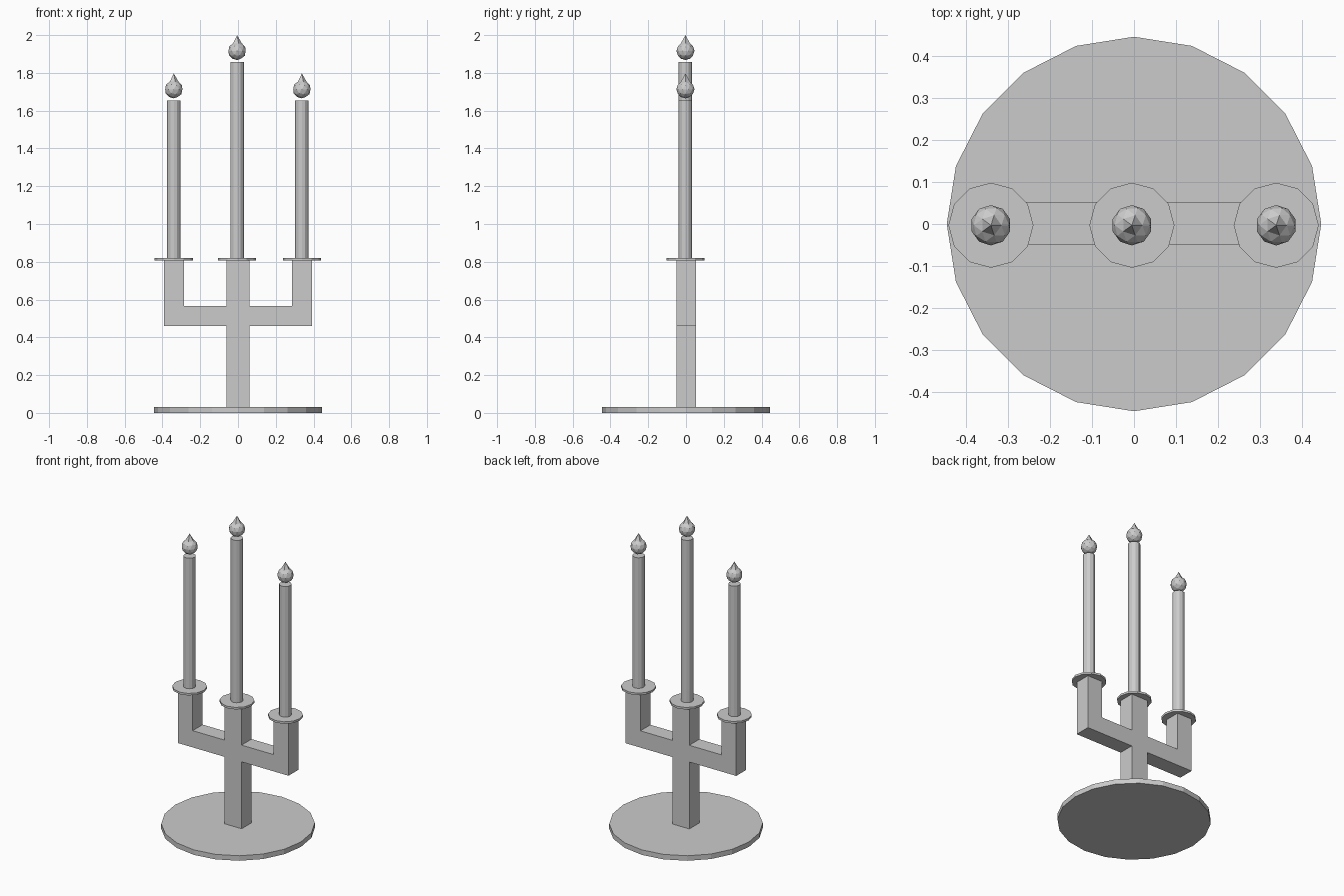
import bpy
import bmesh

if "Cube" in bpy.data.objects:
    bpy.data.objects.remove(bpy.data.objects["Cube"])


def make_object(name, bm):
    bmesh.ops.recalc_face_normals(bm, faces=bm.faces)
    mesh = bpy.data.meshes.new(name)
    bm.to_mesh(mesh)
    bm.free()
    obj = bpy.data.objects.new(name, mesh)
    bpy.context.collection.objects.link(obj)
    return obj


def cylinder(name, radius, z0, z1, sides, x=0.0, y=0.0):
    bpy.ops.mesh.primitive_cylinder_add(
        vertices=sides, radius=radius, depth=z1 - z0, location=(x, y, (z0 + z1) / 2))
    bpy.context.object.name = name


def flame(name, x, y, z0, z1, radius):
    # Low-poly ball with its top vertex pulled into a point
    bm = bmesh.new()
    bmesh.ops.create_icosphere(bm, subdivisions=2, radius=radius)
    tip = max(bm.verts, key=lambda v: v.co.z)
    tip.co.z = z1 - z0 - radius
    make_object(name, bm).location = (x, y, z0 + radius)


# Round foot
cylinder("base", 0.445, 0.0, 0.032, 20)

# Three-armed holder: half outline mirrored, then extruded in depth
half = [(0.06, 0.032), (0.06, 0.46), (0.392, 0.46), (0.392, 0.81),
        (0.286, 0.81), (0.286, 0.567), (0.06, 0.567), (0.06, 0.81)]
outline = half + [(-x, z) for x, z in reversed(half)]
bm = bmesh.new()
face = bm.faces.new([bm.verts.new((x, -0.049, z)) for x, z in outline])
grown = bmesh.ops.extrude_face_region(bm, geom=[face], use_keep_orig=True)
moved = [g for g in grown["geom"] if isinstance(g, bmesh.types.BMVert)]
bmesh.ops.translate(bm, verts=moved, vec=(0, 0.101, 0))
make_object("holder_arms", bm)

# Drip tray, candle and flame on each arm
for side, x, top in (("left", -0.34, 1.655), ("middle", -0.005, 1.858), ("right", 0.338, 1.655)):
    cylinder("drip_tray_" + side, 0.101, 0.807, 0.82, 12, x, -0.003)
    cylinder("candle_" + side, 0.036, 0.82, top, 12, x, -0.004)
    flame("flame_" + side, x, -0.003, top + 0.01, top + 0.142, 0.048)
